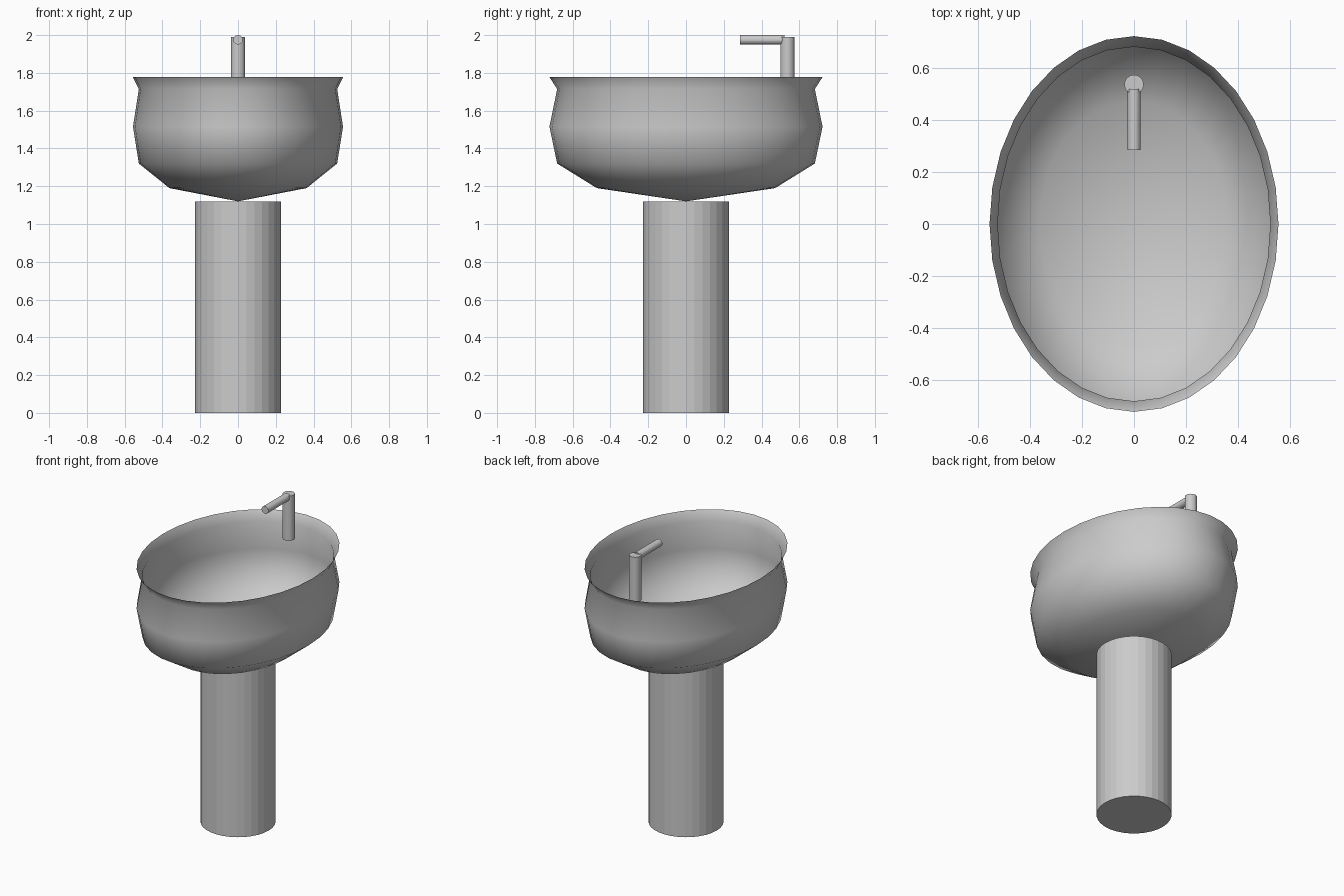
import bpy, bmesh, math

if "Cube" in bpy.data.objects:
    bpy.data.objects.remove(bpy.data.objects["Cube"])

SIDES = 32


def finish(name, bm, smooth=False):
    mesh = bpy.data.meshes.new(name)
    bm.normal_update()
    bm.to_mesh(mesh)
    bm.free()
    for p in mesh.polygons:
        p.use_smooth = smooth
    obj = bpy.data.objects.new(name, mesh)
    bpy.context.collection.objects.link(obj)
    return obj


def cylinder(name, radius, depth, location, rotation=(0, 0, 0)):
    bm = bmesh.new()
    bmesh.ops.create_cone(bm, cap_ends=True, segments=SIDES,
                          radius1=radius, radius2=radius, depth=depth)
    obj = finish(name, bm)
    obj.location = location
    obj.rotation_euler = rotation
    return obj


# Pedestal column
cylinder("pedestal", 0.228, 1.12, (0, 0, 0.56))

# Thin oval bowl: (half width x, half length y, height) of each ring
rings = [(0.363, 0.472, 1.19), (0.525, 0.682, 1.32), (0.556, 0.723, 1.515),
         (0.525, 0.682, 1.715), (0.556, 0.723, 1.777)]
bm = bmesh.new()
tip = bm.verts.new((0, 0, 1.12))
loops = []
for rx, ry, z in rings:
    loops.append([bm.verts.new((rx * math.cos(2 * math.pi * i / SIDES),
                                ry * math.sin(2 * math.pi * i / SIDES), z))
                  for i in range(SIDES)])
for i in range(SIDES):
    j = (i + 1) % SIDES
    bm.faces.new((tip, loops[0][j], loops[0][i]))
    for low, high in zip(loops, loops[1:]):
        bm.faces.new((low[i], low[j], high[j], high[i]))
finish("bowl", bm, smooth=True)

# Tap: upright post and forward spout
cylinder("tap_post", 0.037, 0.30, (0, 0.537, 1.84))
cylinder("tap_spout", 0.025, 0.235, (0, 0.403, 1.975), (math.pi / 2, 0, 0))
